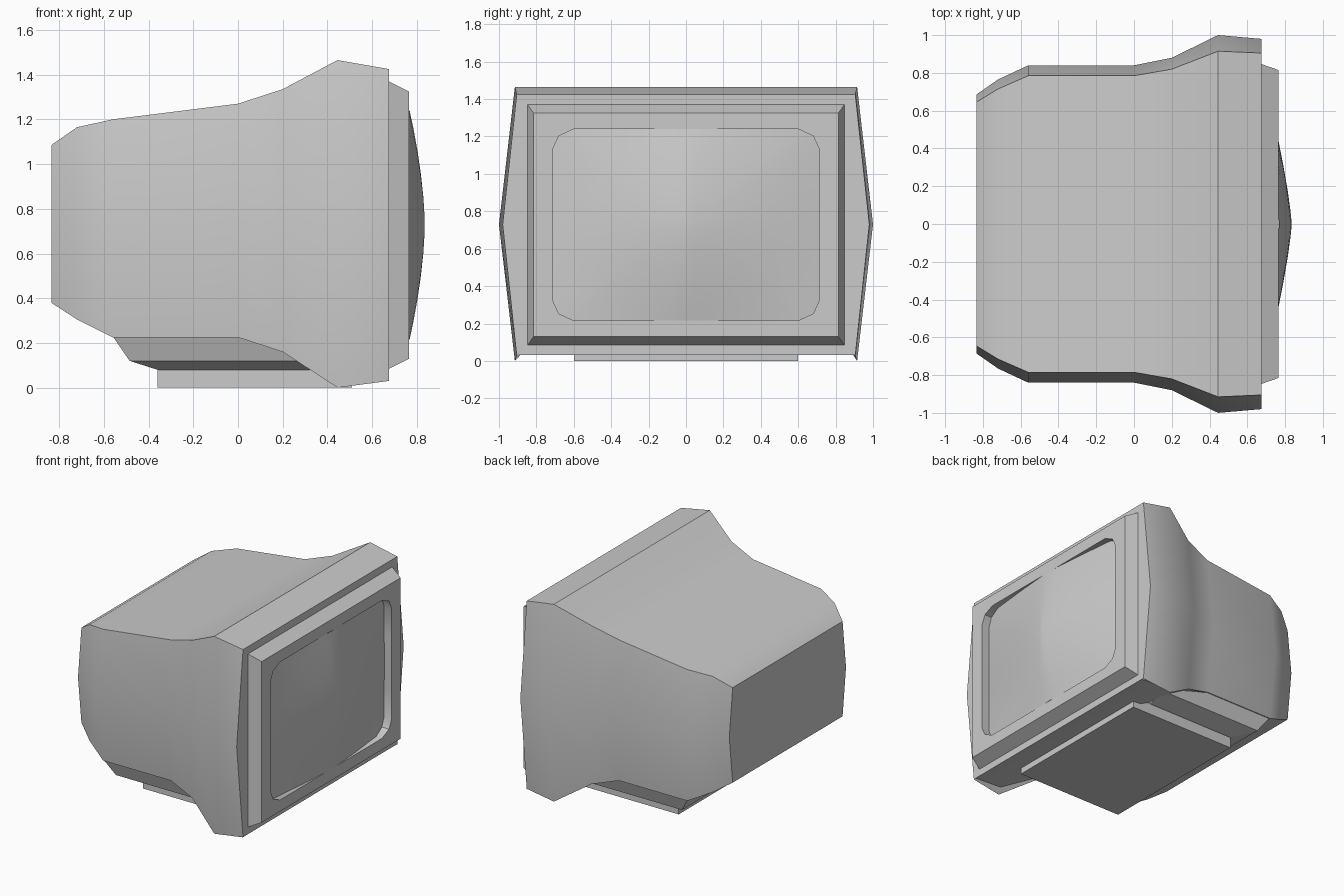
import bpy, bmesh, math

if "Cube" in bpy.data.objects:
    bpy.data.objects.remove(bpy.data.objects["Cube"])

ZC = 0.7275  # height of the screen centre


def loft(name, rings, cap_start=True, cap_end=True, angle=35):
    """Skin closed rings of equal length and shade by angle."""
    bm = bmesh.new()
    loops = [[bm.verts.new(p) for p in r] for r in rings]
    n = len(rings[0])
    for a, b in zip(loops, loops[1:]):
        for i in range(n):
            j = (i + 1) % n
            bm.faces.new((a[i], a[j], b[j], b[i]))
    if cap_start:
        bm.faces.new(loops[0])
    if cap_end:
        bm.faces.new(loops[-1])
    bmesh.ops.recalc_face_normals(bm, faces=bm.faces)
    me = bpy.data.meshes.new(name)
    bm.to_mesh(me)
    bm.free()
    ob = bpy.data.objects.new(name, me)
    bpy.context.collection.objects.link(ob)
    bpy.ops.object.select_all(action='DESELECT')
    ob.select_set(True)
    bpy.context.view_layer.objects.active = ob
    bpy.ops.object.shade_smooth_by_angle(angle=math.radians(angle))
    return ob


def four_way(quad):
    """Mirror a quarter outline (from y axis to z axis) into a full loop."""
    half = quad + [(-y, z) for y, z in reversed(quad[:-1])]
    return half + [(y, -z) for y, z in reversed(half[1:-1])]


# Casing: x, side-wall bottom, underside, top, widest half-width, edge half-width
stations = [
    (-0.835, 0.38, 0.38, 1.085, 0.685, 0.645),
    (-0.72, 0.305, 0.305, 1.165, 0.765, 0.715),
    (-0.56, 0.225, 0.225, 1.20, 0.84, 0.785),
    (0.0, 0.225, 0.225, 1.27, 0.84, 0.785),
    (0.2, 0.16, 0.175, 1.335, 0.88, 0.82),
    (0.445, 0.0, 0.05, 1.465, 1.0, 0.915),
    (0.675, 0.03, 0.032, 1.425, 0.98, 0.905),
]
rings = []
for x, zb, zu, zt, ym, ye in stations:
    side = [(ye - 0.02, zu), (ye, zb), (ym, 0.73), (ye, zt)]
    rings.append([(x, y, z) for y, z in side] +
                 [(x, -y, z) for y, z in reversed(side)])
loft("casing", rings)

# Bezel: tapered frame with a rounded opening
hole = four_way([(0.71, 0), (0.71, 0.2), (0.71, 0.41), (0.68, 0.475),
                 (0.60, 0.512), (0.3, 0.512), (0.09, 0.512), (0, 0.512)])


def frame(w, h):
    return four_way([(w, 0), (w, 0.2), (w, 0.41), (w, h),
                     (0.60, h), (0.3, h), (0.09, h), (0, h)])


profile = [(0.665, frame(0.85, 0.6475)), (0.765, frame(0.815, 0.5975)),
           (0.765, hole), (0.68, hole)]
loft("bezel", [[(x, y, z + ZC) for y, z in loop] for x, loop in profile],
     cap_start=False, cap_end=False, angle=25)


# Screen: bulging glass inside the opening
def bulge(y, z):
    f = max(0.0, 1 - (abs(y) / 0.73) ** 1.3)
    g = 1 - 0.5 * (abs(z) / 0.512) ** 1.7
    return 0.70 + 0.135 * f * g


loft("screen", [[(bulge(y * s, z * s), y * s, z * s + ZC) for y, z in hole]
                for s in (1, 0.85, 0.65, 0.45, 0.25, 0.1, 0.01)],
     cap_start=False, angle=40)


# Underside tray and swivel base
def rect(x0, x1, y, z):
    return [(x0, -y, z), (x1, -y, z), (x1, y, z), (x0, y, z)]


loft("tray", [rect(-0.56, 0.36, 0.78, 0.23), rect(-0.485, 0.36, 0.74, 0.12),
              rect(-0.36, 0.36, 0.61, 0.08)], angle=15)
loft("base", [rect(-0.36, 0.51, 0.6, 0), rect(-0.36, 0.51, 0.6, 0.085)])
